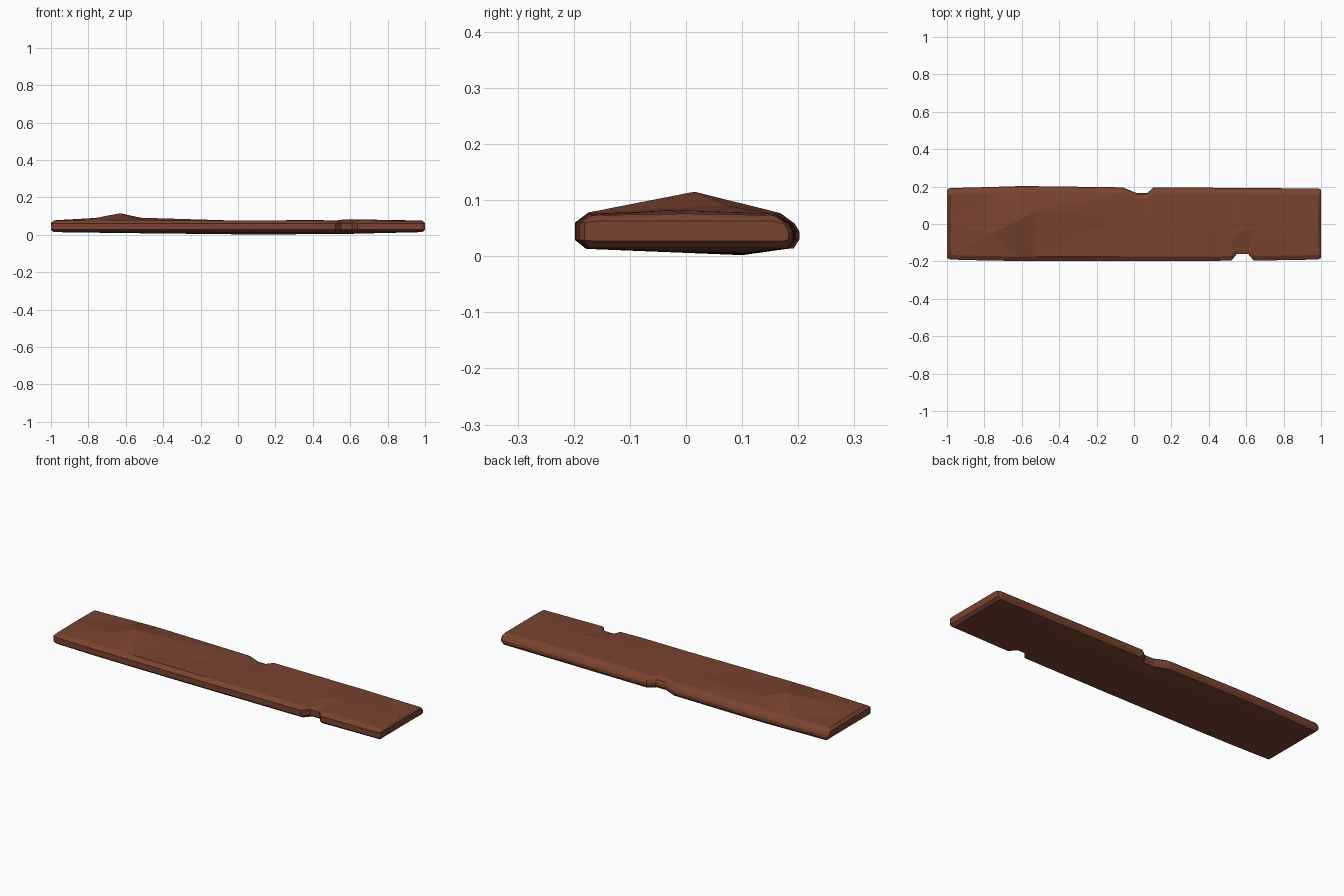
import bpy, bmesh

wood = bpy.data.materials.new("reddish_brown_wood")
wood.diffuse_color = (0.19, 0.056, 0.029, 1)

# Stations along the board:
# x, front y, back y, crown y, crown z, front top z, back top z, lowest z
stations = [
    (-0.985, -0.190, 0.192, 0.00, 0.077, 0.075, 0.074, 0.015),
    (-0.76, -0.196, 0.198, -0.05, 0.090, 0.077, 0.076, 0.011),
    (-0.63, -0.197, 0.202, 0.015, 0.115, 0.078, 0.077, 0.009),
    (-0.52, -0.198, 0.202, 0.07, 0.091, 0.078, 0.076, 0.008),
    (-0.06, -0.198, 0.196, 0.05, 0.077, 0.076, 0.074, 0.003),
    (0.015, -0.198, 0.165, 0.04, 0.073, 0.075, 0.070, 0.002),
    (0.07, -0.198, 0.165, 0.04, 0.073, 0.075, 0.070, 0.002),
    (0.105, -0.197, 0.196, 0.05, 0.075, 0.075, 0.074, 0.002),
    (0.40, -0.197, 0.194, -0.05, 0.080, 0.076, 0.075, 0.003),
    (0.52, -0.196, 0.193, -0.06, 0.075, 0.074, 0.075, 0.004),
    (0.55, -0.160, 0.193, -0.05, 0.080, 0.066, 0.075, 0.004),
    (0.61, -0.160, 0.192, -0.03, 0.083, 0.066, 0.076, 0.005),
    (0.64, -0.196, 0.192, -0.03, 0.082, 0.075, 0.076, 0.006),
    (0.985, -0.190, 0.190, 0.00, 0.076, 0.073, 0.073, 0.015),
]


def section(x, yf, yb, yc, zc, ztf, ztb, zb):
    """Chamfered outline of the board at one station."""
    return [(x, yf + 0.020, 0.013 + zb * 0.1), (x, yf, 0.029),
            (x, yf, 0.060), (x, yf + 0.024, ztf),
            (x, yc, zc), (x, yb - 0.034, ztb),
            (x, yb - 0.008, 0.058), (x, yb, 0.044),
            (x, yb, 0.030), (x, yb - 0.010, 0.014),
            (x, 0.10, zb)]


def end_section(x):
    """Smaller outline that makes the bevelled end."""
    s = 1 if x > 0 else -1
    ring = section(s * 0.985, -0.190, 0.192, 0, 0.077, 0.075, 0.074, 0.015)
    return [(x, y * 0.95, min(max(z, 0.027), 0.063)) for _, y, z in ring]


sections = [end_section(-1.0)] + [section(*s) for s in stations] + [end_section(1.0)]

# Board body, skinned from outline to outline
bm = bmesh.new()
rings = [[bm.verts.new(p) for p in sec] for sec in sections]
n = len(rings[0])
for a, b in zip(rings, rings[1:]):
    for i in range(n):
        j = (i + 1) % n
        bm.faces.new((a[i], b[i], b[j], a[j]))
bm.faces.new(rings[0])
bm.faces.new(rings[-1][::-1])

# Split the warped faces into hewn, flat facets
bmesh.ops.triangulate(bm, faces=[f for f in bm.faces if len(f.verts) == 4],
                      quad_method='SHORT_EDGE')
bmesh.ops.recalc_face_normals(bm, faces=bm.faces)

mesh = bpy.data.meshes.new("wooden_plank")
bm.to_mesh(mesh)
bm.free()
mesh.materials.append(wood)
plank = bpy.data.objects.new("wooden_plank", mesh)
bpy.context.collection.objects.link(plank)
